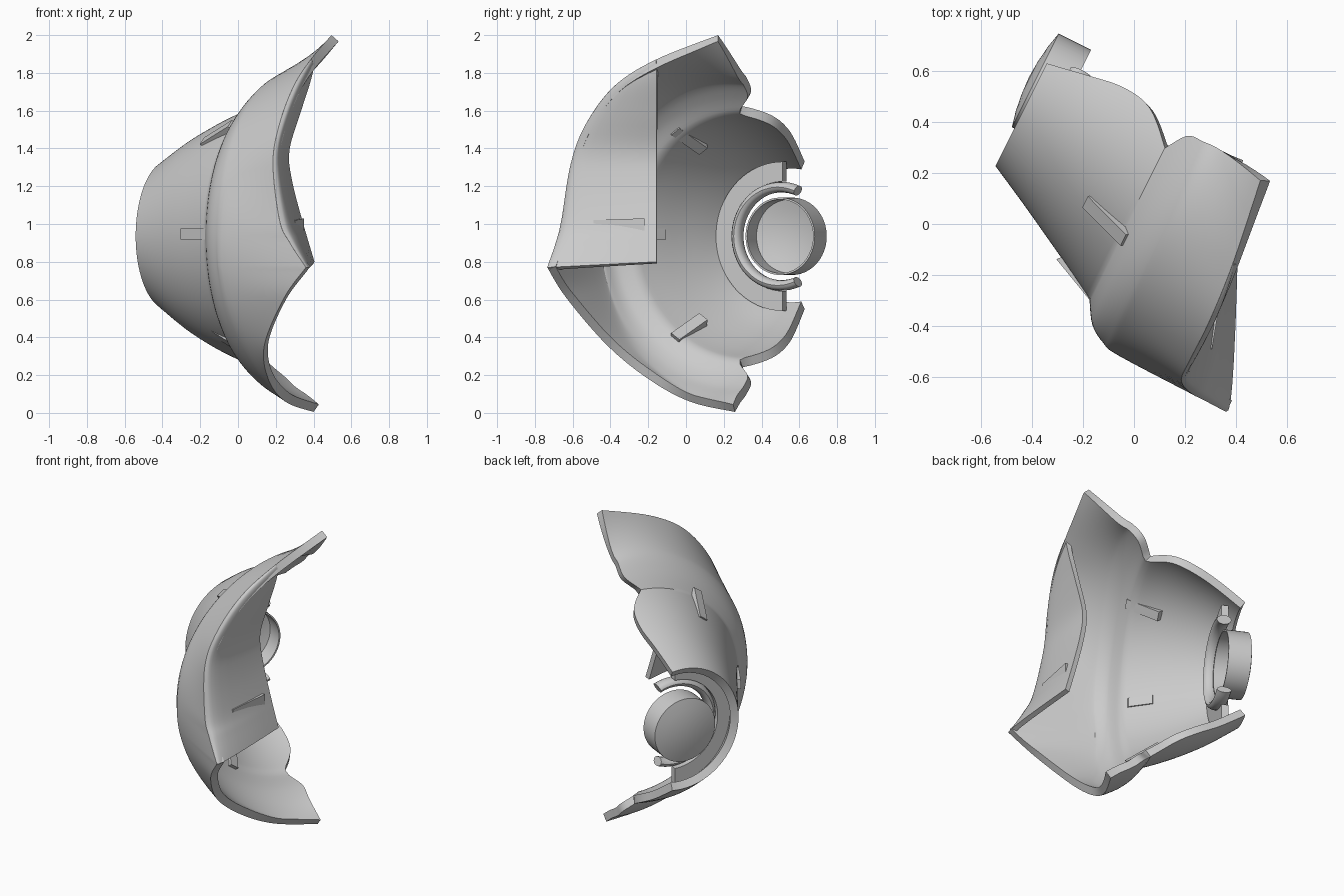
import bpy, bmesh
from math import sin, cos, asin, atan2, hypot, radians, pi
from mathutils import Vector

if "Cube" in bpy.data.objects:
    bpy.data.objects.remove(bpy.data.objects["Cube"])

# Local frame: u runs along the cone axis, v sideways, z up
C, ZC = 0.35, 0.935


def P(u, v, z):
    return Vector((0.894 * u + 0.447 * v, -0.447 * u + 0.894 * v, z))


def polar(u, r, a, c=C):
    return P(u, c - r * cos(a), ZC + r * sin(a))


def spline(pts, n):
    """Smooth curve through points of any dimension."""
    p = [pts[0]] + list(pts) + [pts[-1]]
    out = []
    for i in range(1, len(p) - 2):
        for k in range(n):
            t = k / n
            out.append([0.5 * (2 * b + (c - a) * t + (2 * a - 5 * b + 4 * c - d) * t * t
                               + (3 * b - a - 3 * c + d) * t ** 3)
                        for a, b, c, d in zip(*p[i - 1:i + 3])])
    return out + [list(pts[-1])]


def make(name, bm, thick=0, recalc=True):
    if recalc:
        bmesh.ops.recalc_face_normals(bm, faces=bm.faces)
    me = bpy.data.meshes.new(name)
    bm.to_mesh(me)
    bm.free()
    ob = bpy.data.objects.new(name, me)
    bpy.context.collection.objects.link(ob)
    bpy.ops.object.select_all(action='DESELECT')
    ob.select_set(True)
    bpy.context.view_layer.objects.active = ob
    if thick:
        m = ob.modifiers.new("thickness", 'SOLIDIFY')
        m.thickness, m.offset = thick, -1
        bpy.ops.object.modifier_apply(modifier=m.name)
    bpy.ops.object.shade_smooth_by_angle(angle=radians(35))
    return ob


def grid(name, rows, thick, toward):
    """Sheet from rows of points, thickened away from the given direction."""
    bm = bmesh.new()
    vs = [[bm.verts.new(p) for p in r] for r in rows]
    for a, b in zip(vs, vs[1:]):
        for j in range(len(a) - 1):
            bm.faces.new((a[j], a[j + 1], b[j + 1], b[j]))
    bm.normal_update()
    if sum((f.normal for f in bm.faces), Vector()).dot(toward) < 0:
        bmesh.ops.reverse_faces(bm, faces=bm.faces)
    return make(name, bm, thick, False)


def revolve(name, prof, a0, a1, n, c, full=False):
    """Closed (u, r) profile swept around the axis."""
    bm = bmesh.new()
    m = n if full else n + 1
    vs = [[bm.verts.new(polar(u, r, radians(a0 + (a1 - a0) * i / n), c)) for u, r in prof]
          for i in range(m)]
    k = len(prof)
    for i in range(n):
        a, b = vs[i], vs[(i + 1) % m]
        for j in range(k):
            bm.faces.new((a[j], a[(j + 1) % k], b[(j + 1) % k], b[j]))
    if not full:
        bm.faces.new(vs[0])
        bm.faces.new(vs[-1])
    bmesh.ops.remove_doubles(bm, verts=bm.verts, dist=1e-5)
    return make(name, bm)


def block(name, corners):
    """Box from two quads of four points."""
    bm = bmesh.new()
    v = [bm.verts.new(p) for p in corners]
    for f in ((0, 1, 2, 3), (4, 5, 6, 7), (0, 1, 5, 4), (1, 2, 6, 5), (2, 3, 7, 6), (3, 0, 4, 7)):
        bm.faces.new([v[i] for i in f])
    return make(name, bm)


# Flared rim, upper part (top tip to pointed peak) and lower part (peak to bottom tip)
upper = spline([(.495, .17, 2.0), (.385, -.16, 1.87), (.295, -.38, 1.73), (.22, -.53, 1.53),
                (.185, -.61, 1.32), (.22, -.66, 1.02), (.275, -.69, .9), (.36, -.735, .77)], 8)
lower = spline([(.36, -.735, .77), (.245, -.635, .61), (.14, -.42, .36), (.16, -.2, .18),
                (.25, .02, .06), (.40, .26, .005)], 8)
rim = []
for x, y, z in upper + lower[1:]:
    u, v = .894 * x - .447 * y, .447 * x + .894 * y
    rim.append((u, hypot(C - v, z - ZC), atan2(z - ZC, C - v)))

# Cross-section stations: u, side radius, top height, bottom height, edge overhang
stations = [(-.586, .39, .40, .39, .06), (-.42, .475, .51, .51, .09),
            (-.28, .55, .585, .59, .11), (-.15, .62, .645, .65, .085),
            (-.025, .69, .69, .695, -.03), (.03, .775, .765, .77, .05),
            (.10, .82, .84, .835, .06), (.18, .838, .89, .885, .06)]
columns = []
for ur, rr, ar in rim:
    path = []
    for u, a, ht, hb, dv in stations:
        h, end = (ht, rim[0][2]) if ar > 0 else (hb, -rim[-1][2])
        ang = ar * (pi / 2 + asin(dv / h)) / end
        r = 1 / hypot(cos(ang) / a, sin(ang) / h)
        path.append((u, r, ang))
    path.append((ur, rr, ar))
    # cone and bowl are separate curves, so the fold and the notches stay sharp
    columns.append([polar(*q) for q in spline(path[:5], 5) + spline(path[4:], 5)[1:]])
grid("shell", columns, .05, Vector((-.8, -.9, 0)))

# Return panel folded inward from the upper rim to a straight upright edge
edge = spline([(.80, .405), (1.02, .34), (1.235, .285), (1.39, .272), (1.58, .328), (1.74, .38),
               (1.84, .405)], 4)


def edge_x(z):
    for (z0, x0), (z1, x1) in zip(edge, edge[1:]):
        if z <= z1:
            return x0 + (x1 - x0) * (z - z0) / (z1 - z0)
    return edge[-1][1]


rows = []
for x, y, z in upper[8:]:
    zi = .80 + (z - .77) * 1.03 / 1.10
    rows.append([(x + (edge_x(zi) - x) * w ** .36, y + (-.155 - y) * w, z + (zi - z) * w)
                 for w in (0, .01, .03, .06, .12, .2, .35, .6, .8, 1)])
grid("return_panel", rows, .03, Vector((1, 0, 0)))
block("panel_rib", [(x + d, y, z) for d in (-.04, 0)
                    for x, y, z in ((.305, -.49, .97), (.35, -.22, .95), (.35, -.22, 1.03), (.305, -.49, 1.02))])

# Three tabs straddling the cone wall
for side, deg in (("upper", 54), ("middle", 0), ("lower", -54)):
    a = radians(deg)
    prof = ((-.14, .54), (.04, .67), (-.01, .725), (-.21, .61))
    if deg == 0:
        prof = ((-.16, .55), (-.03, .62), (-.01, .70), (-.21, .61))
    block(side + "_tab", [polar(u, r, a + s * .03 / r) + Vector((0, 0, .012))
                          for s in (-1, 1) for u, r in prof])

# Flange and rounded collar at the small end
revolve("end_flange", [(-.50, .29), (-.455, .29), (-.455, .395), (-.50, .395)], -90, 90, 40, .345)
revolve("collar", [(-.45 + .045 * cos(t * pi / 6), .26 + .028 * sin(t * pi / 6)) for t in range(12)],
        -112, 112, 40, .34)

# Round cup with a domed back
revolve("cup", [(-.455, .205), (-.455, .195), (-.565, .195), (-.58, .14), (-.592, .07), (-.596, 0),
                (-.625, 0), (-.621, .07), (-.612, .14), (-.597, .205)], 0, 360, 48, .33, True)
